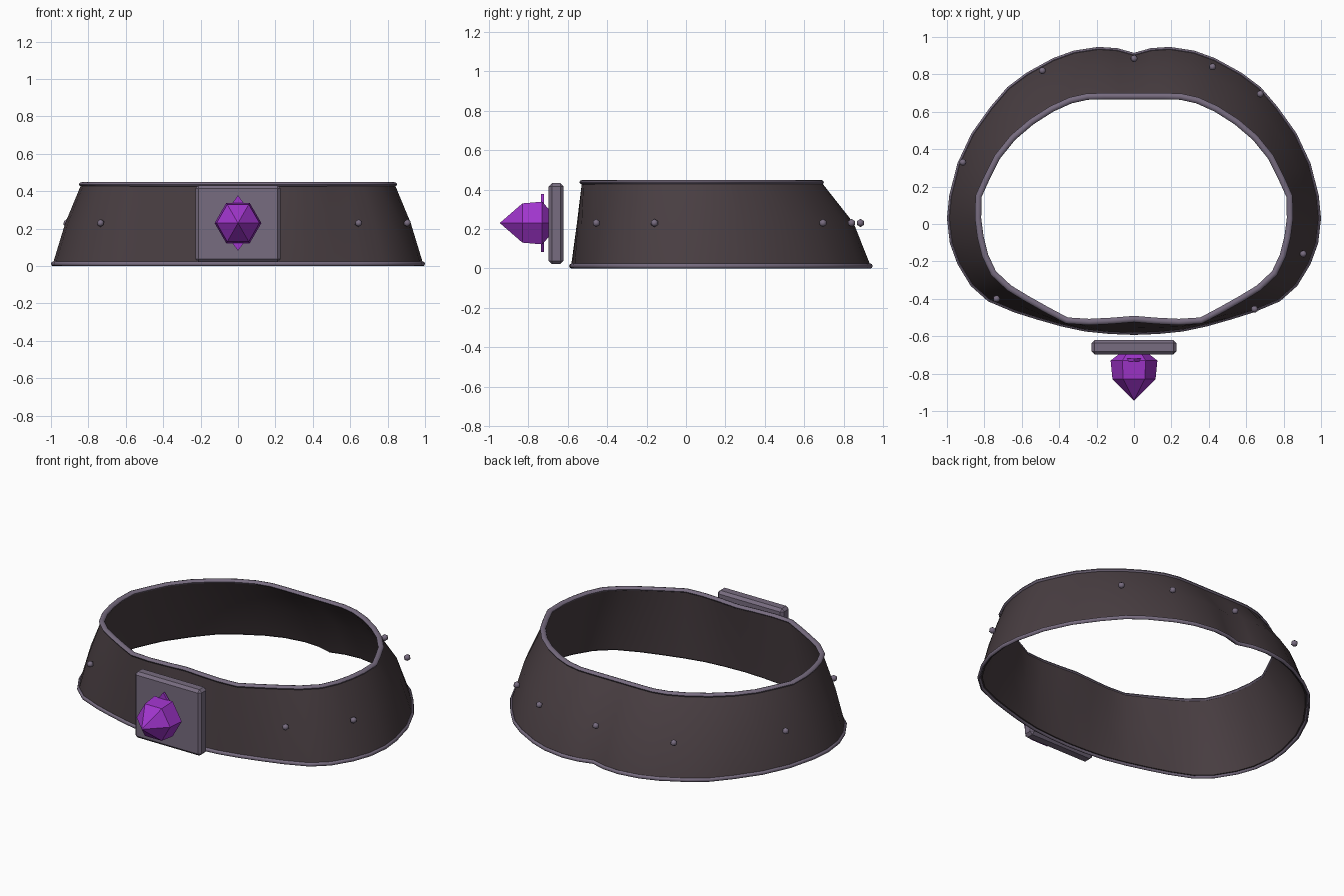
import bpy, bmesh, math
from mathutils import Vector, Matrix

if "Cube" in bpy.data.objects:
    bpy.data.objects.remove(bpy.data.objects["Cube"])


def material(name, rgb):
    m = bpy.data.materials.new(name)
    m.diffuse_color = (*rgb, 1)
    m.use_nodes = True
    m.node_tree.nodes["Principled BSDF"].inputs["Base Color"].default_value = m.diffuse_color
    return m


LEATHER = material("dark leather", (0.066, 0.048, 0.054))
METAL = material("dull mauve metal", (0.185, 0.150, 0.215))
GEM = material("purple crystal", (0.35, 0.035, 0.60))

# Right half of the lower and upper outlines, running from back to front
LOW = [(0, .905), (.09, .93), (.19, .937), (.32, .917), (.43, .877), (.57, .80), (.67, .725),
       (.76, .62), (.86, .48), (.935, .32), (.978, .15), (.99, .03), (.975, -.10), (.935, -.21),
       (.865, -.325), (.775, -.405), (.64, -.462), (.52, -.50), (.39, -.537), (.26, -.565),
       (.13, -.578), (0, -.583)]
HIGH = [(0, .687), (.08, .687), (.16, .687), (.25, .685), (.34, .665), (.44, .62), (.55, .55),
        (.65, .465), (.735, .36), (.79, .25), (.835, .15), (.838, .03), (.825, -.07), (.80, -.17),
        (.755, -.265), (.67, -.345), (.58, -.40), (.47, -.462), (.36, -.52), (.24, -.528),
        (.12, -.522), (0, -.512)]


def loop(half, z):
    pts = half + [(-x, y) for x, y in half[-2:0:-1]]
    return [Vector((x, y, z)) for x, y in pts]


def mesh_object(name, bm, mat, angle=None):
    bmesh.ops.recalc_face_normals(bm, faces=bm.faces)
    me = bpy.data.meshes.new(name)
    bm.to_mesh(me)
    bm.free()
    me.materials.append(mat)
    ob = bpy.data.objects.new(name, me)
    bpy.context.collection.objects.link(ob)
    if angle:
        bpy.ops.object.select_all(action='DESELECT')
        ob.select_set(True)
        bpy.context.view_layer.objects.active = ob
        bpy.ops.object.shade_smooth_by_angle(angle=math.radians(angle))
    return ob


def skin(bm, rings, closed=False):
    """Join rings of points with quads; optionally join the last to the first."""
    vs = [[bm.verts.new(p) for p in r] for r in rings]
    n = len(vs[0])
    for k in range(len(vs) if closed else len(vs) - 1):
        a, b = vs[k], vs[(k + 1) % len(vs)]
        for i in range(n):
            j = (i + 1) % n
            bm.faces.new((a[i], a[j], b[j], b[i]))
    return vs


# Flared band with a slight bulge at mid height and a thin wall
low, high = loop(LOW, 0.012), loop(HIGH, 0.437)
mid = []
for a, b in zip(low, high):
    w = 0.56 + 0.10 * max(0, a.y)
    p = a * w + b * (1 - w)
    mid.append(Vector((p.x, p.y, 0.23)))


def inset(ring, d):
    out = []
    for i, p in enumerate(ring):
        t = ring[(i + 1) % len(ring)] - ring[i - 1]
        out.append(p + Vector((t.y, -t.x, 0)).normalized() * d)
    return out


bm = bmesh.new()
outer = [low, mid, high]
skin(bm, outer + [inset(r, 0.018) for r in reversed(outer)], closed=True)
mesh_object("band", bm, LEATHER, 40)


# Rolled trims along both rims
def trim(name, ring, rx, rz, sides=8):
    bm = bmesh.new()
    rings = []
    for k in range(sides):
        a = 2 * math.pi * k / sides
        rings.append([p + Vector((0, 0, rz * math.sin(a)))
                      for p in inset(ring, rx * math.cos(a))])
    skin(bm, rings, closed=True)
    mesh_object(name, bm, METAL, 50)


trim("lower_trim", low, 0.010, 0.012)
trim("upper_trim", inset(high, 0.004), 0.017, 0.012)

# Round studs at mid height
for i, (x, y) in enumerate([(0, .885), (.42, .84), (.675, .695), (.905, -.16), (.645, -.455),
                            (-.735, -.40), (-.915, .33), (-.49, .82)]):
    bm = bmesh.new()
    bmesh.ops.create_icosphere(bm, subdivisions=1, radius=0.021,
                               matrix=Matrix.Translation((x, y, 0.23)))
    mesh_object(f"stud_{i + 1}", bm, METAL, 50)

# Square front plate with chamfered edges
bm = bmesh.new()
bmesh.ops.create_cube(bm, size=1, matrix=Matrix.Translation((0, -0.659, 0.227))
                      @ Matrix.Diagonal((0.455, 0.075, 0.41, 1)))
bmesh.ops.bevel(bm, geom=bm.edges[:], offset=0.016, segments=1, affect='EDGES')
mesh_object("front_plate", bm, METAL)

# Six-sided pointed crystal
bm = bmesh.new()
rings = [[(r * math.cos(k * math.pi / 3), y, 0.23 + r * math.sin(k * math.pi / 3))
          for k in range(6)] for r, y in [(.08, -.695), (.125, -.73), (.115, -.83)]]
vs = skin(bm, rings)
bm.faces.new(vs[0])
tip = bm.verts.new((0, -0.945, 0.23))
for k in range(6):
    bm.faces.new((vs[-1][k], vs[-1][(k + 1) % 6], tip))
mesh_object("crystal", bm, GEM)

# Thin diamond setting behind the crystal
bm = bmesh.new()
vs = skin(bm, [[(x, y, 0.23 + z) for x, z in [(0, .148), (.11, 0), (0, -.148), (-.11, 0)]]
               for y in (-.735, -.72)])
for v in vs:
    bm.faces.new(v)
mesh_object("crystal_setting", bm, GEM)
